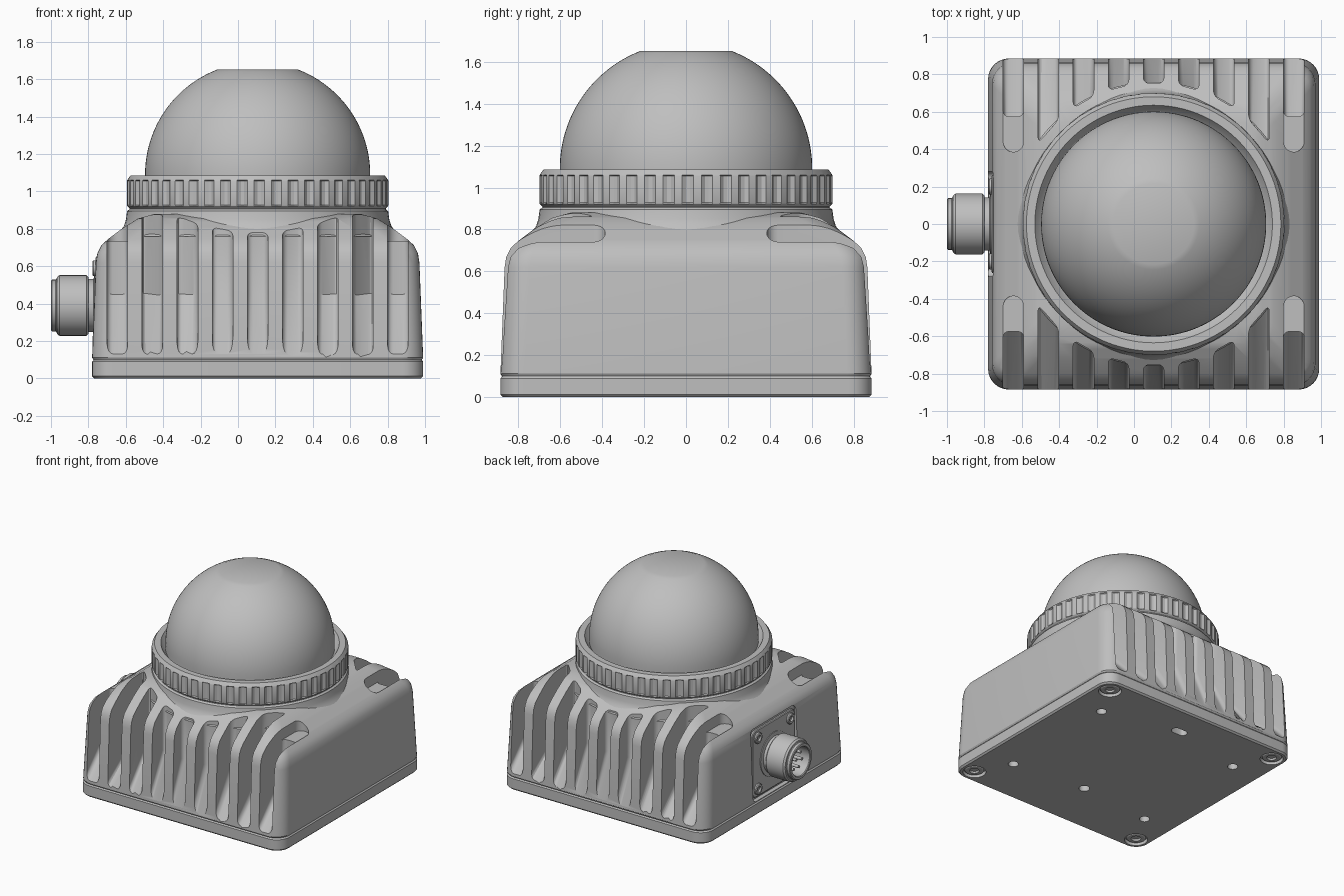
import bpy, bmesh
from math import pi, cos, sin, sqrt, radians
from mathutils import Matrix, Vector

cube = bpy.data.objects.get("Cube")
if cube:
    bpy.data.objects.remove(cube)

CX = 0.105  # centre of the housing in x; the connector fills the other side

grey = bpy.data.materials.new("satin grey")
grey.use_nodes = True
grey.diffuse_color = (0.52, 0.52, 0.52, 1)
grey.node_tree.nodes["Principled BSDF"].inputs["Base Color"].default_value = (0.52, 0.52, 0.52, 1)


def finish(name, bm, matrix=None):
    """Turn a bmesh into a named object with smooth faces and sharp edges."""
    if matrix:
        bm.transform(matrix)
    bmesh.ops.recalc_face_normals(bm, faces=bm.faces)
    mesh = bpy.data.meshes.new(name)
    bm.to_mesh(mesh)
    bm.free()
    mesh.materials.append(grey)
    shade(mesh)
    obj = bpy.data.objects.new(name, mesh)
    bpy.context.collection.objects.link(obj)
    return obj


def shade(mesh):
    mesh.polygons.foreach_set("use_smooth", [True] * len(mesh.polygons))
    mesh.set_sharp_from_angle(angle=radians(28))


def loft(bm, rings, caps=True):
    """Skin a stack of closed rings."""
    loops = [[bm.verts.new(p) for p in ring] for ring in rings]
    n = len(loops[0])
    for a, b in zip(loops, loops[1:]):
        for i in range(n):
            j = (i + 1) % n
            bm.faces.new((a[i], a[j], b[j], b[i]))
    if caps:
        bm.faces.new(loops[0][::-1])
        bm.faces.new(loops[-1])


def rounded_square(half, radius, z, steps=8):
    ring = []
    for corner in range(4):
        mid = pi / 4 + corner * pi / 2
        c = (half - radius) * sqrt(2)
        for k in range(steps + 1):
            a = corner * pi / 2 + k * pi / 2 / steps
            ring.append((c * cos(mid) + radius * cos(a), c * sin(mid) + radius * sin(a), z))
    return ring


def lathe(bm, profile, n=96, groove=None):
    rings = []
    for r, z in profile:
        radii = [r - (groove(r, i) if groove else 0) for i in range(n)]
        rings.append([(q * cos(2 * pi * i / n), q * sin(2 * pi * i / n), z) for i, q in enumerate(radii)])
    loft(bm, rings)


def turned(name, profile, matrix, n=96, groove=None):
    bm = bmesh.new()
    lathe(bm, profile, n, groove)
    return finish(name, bm, matrix)


def stack(name, sections, matrix):
    bm = bmesh.new()
    loft(bm, [rounded_square(*s) for s in sections])
    return finish(name, bm, matrix)


def carve(obj, cutters):
    """Subtract the cutters, keep the result, drop the cutters."""
    for c in cutters:
        c.hide_render = True
        mod = obj.modifiers.new("cut", "BOOLEAN")
        mod.object, mod.operation, mod.solver = c, "DIFFERENCE", "EXACT"
    bpy.context.view_layer.update()
    deps = bpy.context.evaluated_depsgraph_get()
    mesh = bpy.data.meshes.new_from_object(obj.evaluated_get(deps))
    obj.modifiers.clear()
    obj.data = mesh
    shade(mesh)
    for c in cutters:
        bpy.data.objects.remove(c)


at = Matrix.Translation
centre = at((CX, 0, 0))

# Housing with tapered walls and a hipped, rounded top
housing = stack("housing", [
    (0.878, 0.11, 0.10), (0.885, 0.115, 0.112), (0.865, 0.12, 0.62), (0.857, 0.12, 0.67),
    (0.836, 0.12, 0.712), (0.80, 0.12, 0.745), (0.72, 0.11, 0.805), (0.64, 0.10, 0.855),
    (0.55, 0.10, 0.88)], centre)

# Cooling slots: ramped at the foot, ending around the neck
slots = bmesh.new()
ledges = bmesh.new()
W = 0.055
for side in (-1, 1):
    for k in range(-4, 5):
        dx = k * 0.1875
        outer = abs(k) == 4
        rings = []
        for x in (dx - W, dx + W):
            end = 0.575 if outer else sqrt(0.755 ** 2 - x * x)
            foot = 0.13 - 0.115 * 0.32 / (0.885 - end)
            rings.append([(x, side * y, z) for y, z in
                          ((1.0, foot), (end, 0.45), (end, 1.0), (1.0, 1.0))])
        part = bmesh.new()
        loft(part, rings)
        # round the two inner side edges of wall and ramp
        edges = [e for e in part.edges
                 if abs(e.verts[0].co.x - e.verts[1].co.x) < 1e-5
                 and min(abs(v.co.y) for v in e.verts) < 0.95]
        edges = [e for e in edges if min(v.co.z for v in e.verts) < 0.5]
        bmesh.ops.bevel(part, geom=edges, offset=0.03, segments=4, profile=0.5, affect="EDGES")
        bmesh.ops.recalc_face_normals(part, faces=part.faces)
        tmp = bpy.data.meshes.new("tmp")
        part.to_mesh(tmp)
        part.free()
        slots.from_mesh(tmp)
        bpy.data.meshes.remove(tmp)
        if outer:
            # shallow round-ended ledge behind the corner slots
            arc = [(dx + W * cos(pi * i / 10), 0.44 - W * sin(pi * i / 10)) for i in range(11)]
            plan = [(dx + W, 1.0)] + arc + [(dx - W, 1.0)]
            loft(ledges, [[(x, side * y, z) for x, y in plan] for z in (0.735, 1.0)])

to_left = Matrix.Rotation(-pi / 2, 4, "Y")  # local z becomes -x
PORT_Z = 0.39
pocket = stack("pocket_cutter", [(0.28, 0.04, 0.745), (0.28, 0.04, 0.9)], at((0, 0, PORT_Z)) @ to_left)
carve(housing, [finish("slot_cutter", slots, centre), finish("ledge_cutter", ledges, centre), pocket])

# Base plate with countersunk corners and mounting holes
base = stack("base_plate", [(0.873, 0.10, 0), (0.885, 0.11, 0.012), (0.885, 0.11, 0.09),
                            (0.876, 0.11, 0.101)], centre)
drills = bmesh.new()


def drill(x, y, r, depth):
    bmesh.ops.create_cone(drills, cap_ends=True, segments=24, radius1=r, radius2=r,
                          depth=2 * depth, matrix=at((CX + x, y, 0)))


for sx in (-1, 1):
    for sy in (-1, 1):
        drill(sx * 0.77, sy * 0.77, 0.085, 0.03)
        drill(sx * 0.625, sy * 0.5, 0.038, 0.06)
drill(0, -0.44, 0.04, 0.06)
loft(drills, [[(CX + 0.035 * cos(a) + (0.03 if cos(a) > 0 else -0.03), 0.64 + 0.035 * sin(a), z)
               for a in [2 * pi * (i + 0.5) / 24 for i in range(24)]] for z in (-0.06, 0.06)])
carve(base, [finish("drill_cutter", drills)])


# Screws with a hex socket
def screw(name, matrix, r):
    profile = [(r, 0), (r, 0.016), (r * 0.85, 0.022), (r * 0.5, 0.022), (r * 0.45, 0.008)]
    turned(name, profile, matrix, 24)


flip = Matrix.Rotation(pi, 4, "X")
for sx in (-1, 1):
    for sy in (-1, 1):
        screw("base_screw", at((CX + sx * 0.77, sy * 0.77, 0.031)) @ flip, 0.072)
        screw("port_screw", at((-0.757, sx * 0.2, PORT_Z + sy * 0.2)) @ to_left, 0.042)

# Neck flaring into the housing
turned("neck", [(0.76, 0.76), (0.735, 0.79), (0.715, 0.815), (0.704, 0.85), (0.698, 0.895),
                (0.685, 0.905), (0.685, 0.93)], centre)


# Clamp ring with grip grooves around the rim
def grip(r, i):
    return 0.012 if r > 0.6995 and i % 5 in (0, 1) else 0


turned("clamp_ring", [(0.60, 0.91), (0.685, 0.91), (0.698, 0.922), (0.70, 0.928), (0.70, 1.055),
                      (0.698, 1.06), (0.68, 1.085), (0.635, 1.085), (0.615, 1.055), (0.60, 1.04)],
       centre, 240, grip)

# Dome with a flat crown
DOME_R, DOME_Z, TOP = 0.602, 1.09, radians(69)
dome = [(DOME_R, 1.0)] + [(DOME_R * cos(TOP * i / 24), DOME_Z + DOME_R * sin(TOP * i / 24)) for i in range(25)]
turned("dome", dome, centre, 128)

# Connector: mounting flange, threaded nut, hollow socket, pins
port = at((0, 0, PORT_Z)) @ to_left
stack("port_flange", [(0.262, 0.04, 0.74), (0.262, 0.04, 0.757), (0.256, 0.035, 0.762)], port)
turned("connector", [(0.17, 0.75), (0.17, 0.768), (0.142, 0.772), (0.142, 0.80), (0.152, 0.80),
                     (0.162, 0.81), (0.162, 0.955), (0.152, 0.968), (0.142, 0.97), (0.138, 0.975),
                     (0.138, 0.995), (0.132, 1.0), (0.115, 1.0), (0.11, 0.995), (0.11, 0.86)],
       port, 64)
pins = bmesh.new()
spots = [Vector((0, 0, 0.9))] + [Vector((0.07 * cos(a), 0.07 * sin(a), 0.9))
                                 for a in [2 * pi * i / 7 for i in range(7)]]
for p in spots:
    bmesh.ops.create_cone(pins, cap_ends=True, segments=12, radius1=0.013, radius2=0.011,
                          depth=0.12, matrix=at(p))
finish("connector_pins", pins, port)
